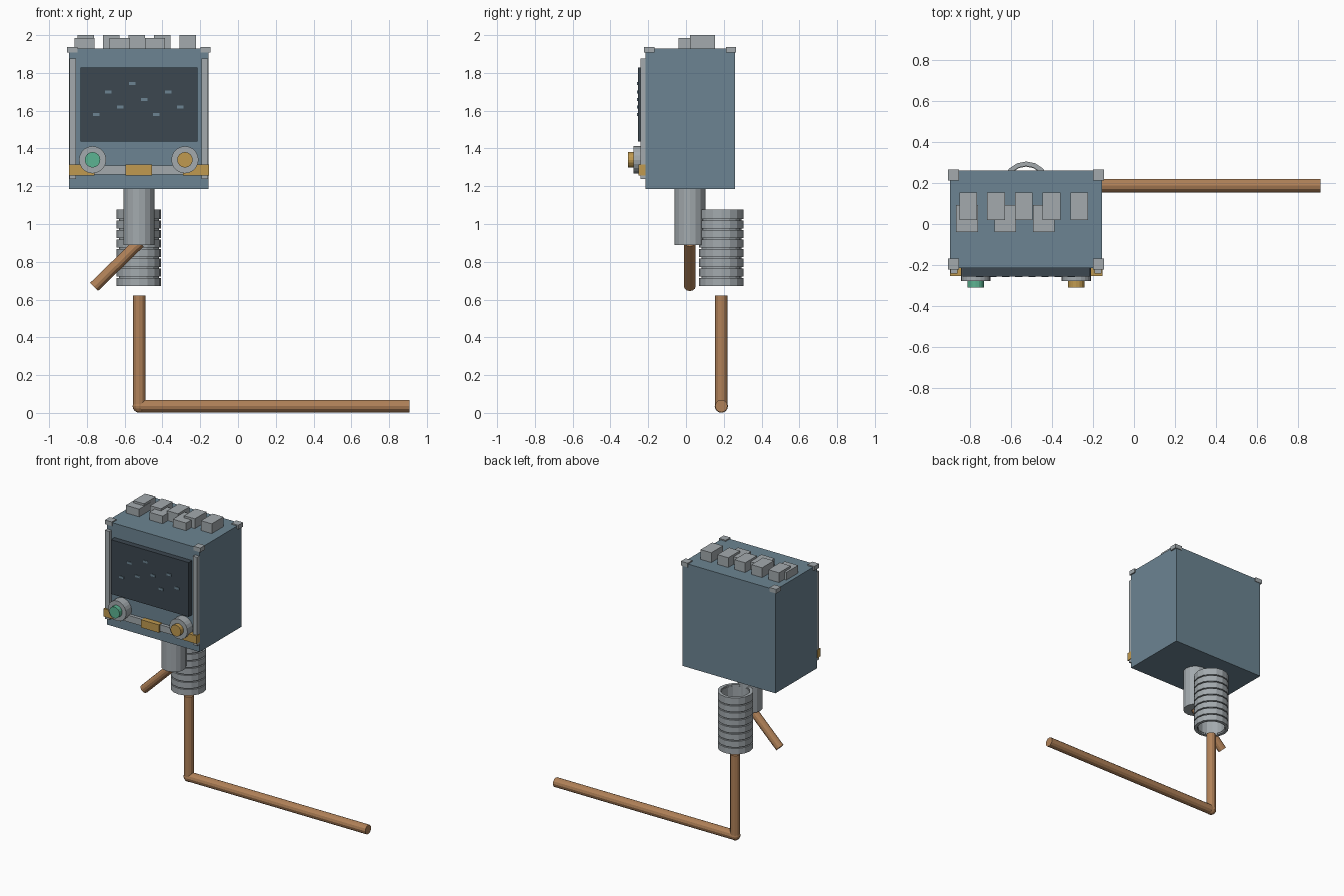
import bpy, bmesh, math
from mathutils import Vector

cube = bpy.data.objects.get("Cube")
if cube:
    bpy.data.objects.remove(cube, do_unlink=True)


def material(name, rgb):
    """Flat material from an sRGB colour."""
    lin = [((c / 255 + 0.055) / 1.055) ** 2.4 for c in rgb] + [1.0]
    m = bpy.data.materials.new(name)
    m.use_nodes = True
    m.diffuse_color = lin
    m.node_tree.nodes["Principled BSDF"].inputs["Base Color"].default_value = lin
    return m


BLUE = material("slate blue", (108, 132, 146))
DARK = material("dark screen", (60, 71, 80))
GREY = material("light grey", (163, 170, 174))
GOLD = material("gold", (192, 154, 80))
GREEN = material("green", (92, 180, 146))
COPPER = material("copper", (176, 129, 88))


def finish(name, bm, mat):
    mesh = bpy.data.meshes.new(name)
    bmesh.ops.recalc_face_normals(bm, faces=bm.faces)
    bm.to_mesh(mesh)
    bm.free()
    mesh.materials.append(mat)
    ob = bpy.data.objects.new(name, mesh)
    bpy.context.collection.objects.link(ob)
    return ob


def box(name, x, y, z, mat):
    """Box from (min, max) pairs."""
    bm = bmesh.new()
    bmesh.ops.create_cube(bm, size=1)
    for v in bm.verts:
        v.co = [r[0] + (c + 0.5) * (r[1] - r[0]) for c, r in zip(v.co, (x, y, z))]
    return finish(name, bm, mat)


def rod(name, a, b, r, mat, sides=16):
    """Cylinder running from point a to point b."""
    a, b = Vector(a), Vector(b)
    bm = bmesh.new()
    bmesh.ops.create_cone(bm, cap_ends=True, segments=sides, radius1=r, radius2=r,
                          depth=(b - a).length)
    ob = finish(name, bm, mat)
    ob.location = (a + b) / 2
    ob.rotation_euler = (b - a).to_track_quat('Z', 'Y').to_euler()
    return ob


def lathe(name, profile, centre, mat, sides=16):
    """Closed (radius, height) profile spun round a vertical axis."""
    bm = bmesh.new()
    rings = []
    for i in range(sides):
        t = 2 * math.pi * i / sides
        rings.append([bm.verts.new((r * math.cos(t), r * math.sin(t), z)) for r, z in profile])
    n = len(profile)
    for i in range(sides):
        p, q = rings[i], rings[(i + 1) % sides]
        for j in range(n):
            k = (j + 1) % n
            bm.faces.new((p[j], q[j], q[k], p[k]))
    ob = finish(name, bm, mat)
    ob.location = centre
    return ob


CX = -0.525            # centre line of the cabinet
FRONT = -0.215         # front face of the cabinet
HALF = 0.37

# Cabinet with corner caps
box("cabinet", (CX - HALF, CX + HALF), (FRONT, 0.26), (1.185, 1.93), BLUE)
for sx, side in ((-1, "right"), (1, "left")):
    x = CX + sx * 0.353
    for y, end in ((-0.195, "front"), (0.238, "back")):
        box(f"corner_cap_{end}_{side}", (x - 0.027, x + 0.027), (y - 0.027, y + 0.027),
            (1.908, 1.938), GREY)
    # Upright trim and the end plate of the lower band
    x = CX + sx * 0.35
    box(f"front_trim_{side}", (x - 0.017, x + 0.017), (-0.24, FRONT), (1.237, 1.875), GREY)
    x = CX + sx * 0.303
    box(f"band_end_{side}", (x - 0.068, x + 0.068), (-0.252, FRONT), (1.257, 1.314), GOLD)

# Lower band
box("band", (CX - 0.25, CX + 0.25), (-0.238, FRONT), (1.262, 1.31), GREY)
box("band_centre", (CX - 0.07, CX + 0.07), (-0.252, FRONT), (1.257, 1.314), GOLD)

# Screen and its small marks
box("screen", (CX - 0.31, CX + 0.31), (-0.255, FRONT), (1.437, 1.828), DARK)
for i, z in enumerate((1.58, 1.7, 1.62, 1.743, 1.66, 1.58, 1.7, 1.62)):
    x = -0.75 + i * 0.0634
    box(f"screen_mark_{i + 1}", (x - 0.018, x + 0.018), (-0.259, -0.25),
        (z - 0.008, z + 0.008), BLUE)

# Knobs
for side, x, mat in (("right", -0.77, GREEN), ("left", -0.281, GOLD)):
    rod(f"knob_base_{side}", (x, FRONT, 1.34), (x, -0.277, 1.34), 0.072, GREY, 20)
    rod(f"knob_{side}", (x, -0.27, 1.34), (x, -0.308, 1.34), 0.041, mat, 16)

# Two rows of blocks on the lid
for i in range(3):
    x = -0.813 + i * 0.187
    box(f"front_block_{i + 1}", (x - 0.053, x + 0.053), (-0.04, 0.093), (1.92, 1.985), GREY)
for i in range(5):
    x = -0.806 + i * 0.135
    box(f"back_block_{i + 1}", (x - 0.043, x + 0.043), (0.02, 0.153), (1.92, 2.0), GREY)

# Neck and angled spout
rod("neck", (CX, 0.02, 0.89), (CX, 0.02, 1.19), 0.082, GREY, 16)
rod("spout", (-0.52, 0.02, 0.903), (-0.762, 0.02, 0.667), 0.03, COPPER, 12)

# Hollow ribbed sleeve
PY = 0.187
rib_count, low, high = 8, 0.672, 1.078
pitch = (high - low) / rib_count
lathe("sleeve_core", [(0.092, low + 0.01), (0.106, low + 0.01),
                      (0.106, high - 0.01), (0.092, high - 0.01)], (CX, PY, 0), GREY)
for i in range(rib_count):
    z = low + i * pitch
    lathe(f"sleeve_rib_{i + 1}", [(0.095, z), (0.117, z), (0.117, z + pitch * 0.84),
                                  (0.095, z + pitch * 0.84)], (CX, PY, 0), GREY)
lathe("sleeve_rim", [(0.095, high - 0.02), (0.117, high - 0.02), (0.117, high), (0.095, high)],
      (CX, PY, 0), GREY)

# Bent pipe
PX, PZ, PR = -0.523, 0.036, 0.033
rod("pipe_upright", (PX, PY, PZ), (PX, PY, 0.622), PR, COPPER, 12)
rod("pipe_run", (PX, PY, PZ), (0.907, PY, PZ), PR, COPPER, 12)
bm = bmesh.new()
bmesh.ops.create_uvsphere(bm, u_segments=12, v_segments=8, radius=0.035)
elbow = finish("pipe_elbow", bm, COPPER)
elbow.location = (PX, PY, PZ)
